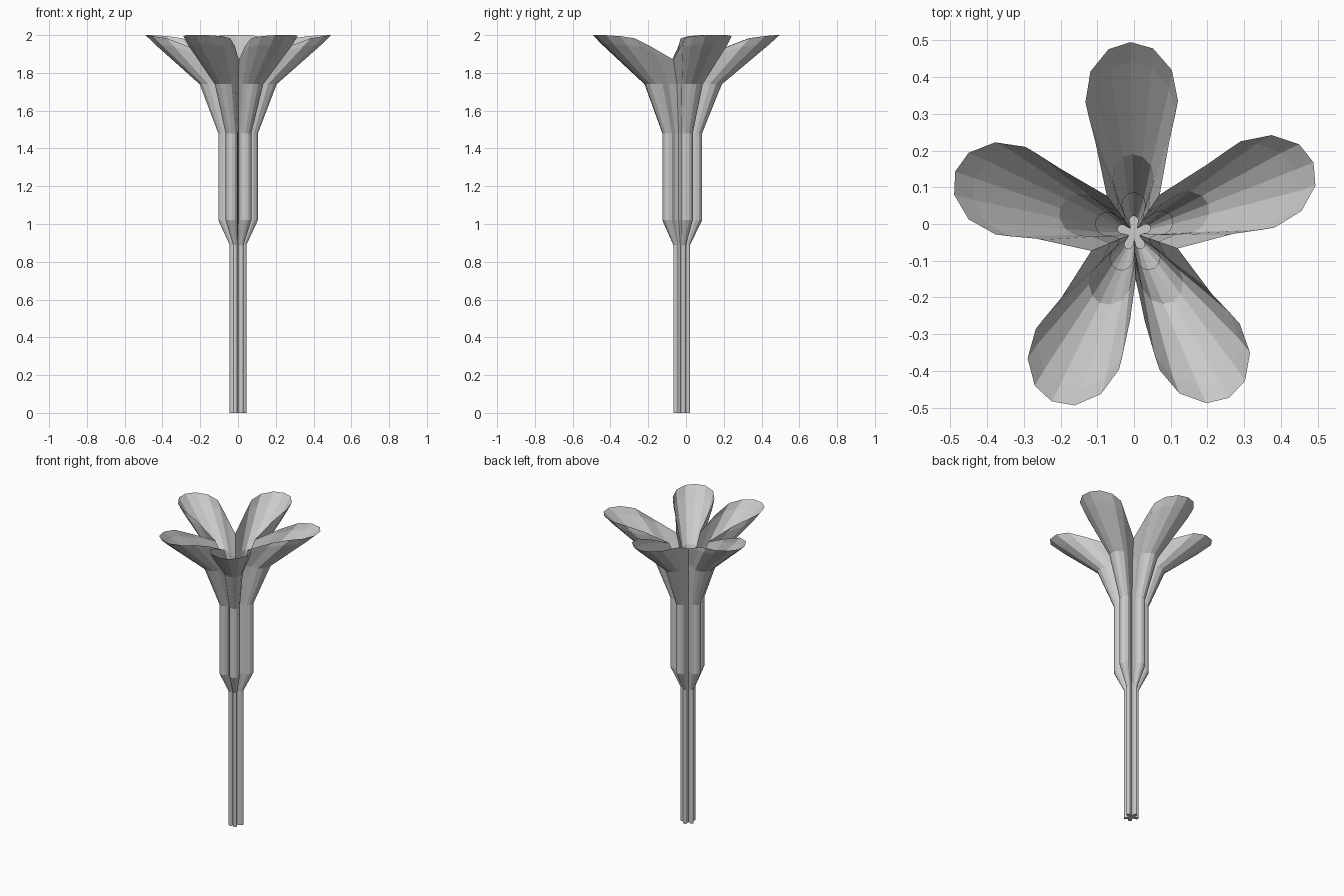
import bpy, bmesh
from math import radians, cos, sin

if "Cube" in bpy.data.objects:
    bpy.data.objects.remove(bpy.data.objects["Cube"])

CENTRE = (0.0, -0.025)
# petal direction (degrees, slightly irregular) and length factor
PETALS = [(-116, 0.98), (-60, 0.995), (21.5, 1.01), (91, 1.0), (161, 0.99)]
# half outline of one lobe: along, across, share of the rise from valley to tip
HALF = [(0.48, 0.80, 0.55), (0.69, 1.0, 0.87), (0.85, 0.88, 0.96), (0.965, 0.48, 1.0)]
LOBE = ([(u, -v, f) for u, v, f in HALF] + [(1, 0, 1)]
        + [(u, v, f) for u, v, f in reversed(HALF)])
# rings: tip radius, lobe half width, valley radius, valley z, tip z
RINGS = [
    (0.047, 0.012, 0.015, 0.00, 0.00),
    (0.047, 0.012, 0.015, 0.89, 0.89),
    (0.110, 0.032, 0.042, 1.02, 1.02),
    (0.110, 0.032, 0.042, 1.48, 1.48),
    (0.215, 0.056, 0.070, 1.74, 1.74),
    (0.465, 0.118, 0.121, 1.86, 1.95),
    (0.520, 0.126, 0.126, 1.87, 2.00),
]


def ring_points(tip, width, valley, z_valley, z_tip):
    pts = []
    for i, (deg, k) in enumerate(PETALS):
        prev = PETALS[i - 1][0] - (360 if i == 0 else 0)
        m = radians((prev + deg) / 2)
        pts.append((valley * cos(m), valley * sin(m), z_valley))
        a = radians(deg)
        for u, v, f in LOBE:
            x, y = u * tip * k, v * width
            pts.append((x * cos(a) - y * sin(a), x * sin(a) + y * cos(a),
                        z_valley + (z_tip - z_valley) * f))
    return [(x + CENTRE[0], y + CENTRE[1], z) for x, y, z in pts]


# flower: one open five-lobed loft from stem to petal rim, closed at the foot
bm = bmesh.new()
rings = [[bm.verts.new(p) for p in ring_points(*r)] for r in RINGS]
bm.faces.new(list(reversed(rings[0])))
for lo, hi in zip(rings, rings[1:]):
    n = len(lo)
    for i in range(n):
        j = (i + 1) % n
        bm.faces.new((lo[i], lo[j], hi[j], hi[i]))
mesh = bpy.data.meshes.new("trumpet_flower")
bm.to_mesh(mesh)
bm.free()
flower = bpy.data.objects.new("trumpet_flower", mesh)
bpy.context.collection.objects.link(flower)
